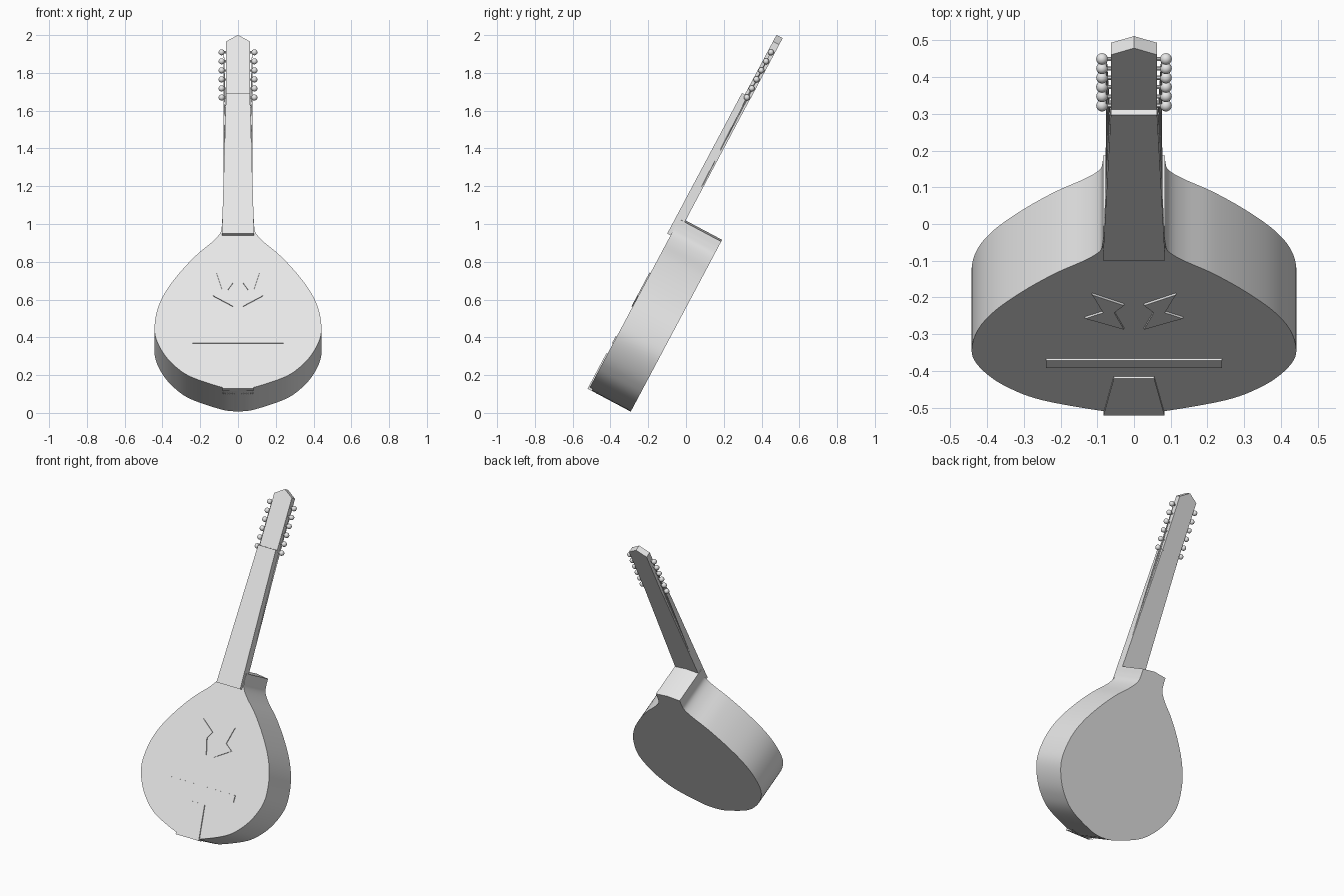
import bpy, bmesh, math
from mathutils import Vector, Matrix

cube = bpy.data.objects.get("Cube")
if cube:
    bpy.data.objects.remove(cube, do_unlink=True)

grey = bpy.data.materials.new("light_grey")
grey.use_nodes = True
GREY = (0.8, 0.8, 0.8, 1)
grey.diffuse_color = GREY
grey.node_tree.nodes["Principled BSDF"].inputs["Base Color"].default_value = GREY

# Instrument frame: x across, y into the body, z along the neck, leaning back
LEAN = Matrix.Translation((0, -0.515, 0.125)) @ Matrix.Rotation(math.radians(-28), 4, 'X')


def finish(name, bm, smooth=False):
    bmesh.ops.recalc_face_normals(bm, faces=bm.faces)
    mesh = bpy.data.meshes.new(name)
    bm.to_mesh(mesh)
    bm.free()
    mesh.materials.append(grey)
    obj = bpy.data.objects.new(name, mesh)
    bpy.context.collection.objects.link(obj)
    obj.matrix_world = LEAN
    if smooth:
        bpy.ops.object.select_all(action='DESELECT')
        obj.select_set(True)
        bpy.context.view_layer.objects.active = obj
        bpy.ops.object.shade_smooth_by_angle(angle=math.radians(35))
    return obj


def prism(name, outline, front, back, smooth=False):
    """Extrude an (x, z) outline from depth front to depth back."""
    bm = bmesh.new()
    face = bm.faces.new([bm.verts.new((x, front, z)) for x, z in outline])
    ext = bmesh.ops.extrude_face_region(bm, geom=[face])
    moved = [v for v in ext["geom"] if isinstance(v, bmesh.types.BMVert)]
    bmesh.ops.translate(bm, verts=moved, vec=(0, back - front, 0))
    return finish(name, bm, smooth)


def mirrored(half):
    """Close a right-hand half outline with its mirror image."""
    return half + [(-x, z) for x, z in reversed(half) if x > 0]


def spline(points, steps=6):
    """Catmull-Rom curve through the points."""
    pts = [Vector(p) for p in points]
    pts = [2 * pts[0] - pts[1]] + pts + [2 * pts[-1] - pts[-2]]
    out = []
    for a, b, c, d in zip(pts, pts[1:], pts[2:], pts[3:]):
        for i in range(steps):
            t = i / steps
            p = 0.5 * (2 * b + (c - a) * t + (2 * a - 5 * b + 4 * c - d) * t ** 2
                       + (3 * b - a - 3 * c + d) * t ** 3)
            out.append(tuple(p))
    return out + [tuple(pts[-2])]


def rod(bm, start, end, radius, sides=8):
    start, end = Vector(start), Vector(end)
    axis = end - start
    place = Matrix.Translation((start + end) / 2) @ axis.to_track_quat('Z', 'Y').to_matrix().to_4x4()
    bmesh.ops.create_cone(bm, cap_ends=True, segments=sides, radius1=radius,
                          radius2=radius, depth=axis.length, matrix=place)


# Teardrop body with a straight heel at the top
body_half = [(0, 0), (0.085, 0.012), (0.25, 0.075), (0.34, 0.145), (0.4, 0.225), (0.437, 0.315),
             (0.44, 0.40), (0.42, 0.50), (0.375, 0.60), (0.3, 0.71), (0.215, 0.81),
             (0.135, 0.885), (0.095, 0.935), (0.086, 0.975), (0.085, 1.02)]
body = spline(body_half) + [(0, 1.03)]
prism("body", mirrored(body), 0, 0.252, smooth=True)

# Tapered neck and pointed headstock
prism("neck", mirrored([(0.085, 0.923), (0.063, 1.766)]), -0.02, 0.033)
prism("headstock", mirrored([(0.063, 1.75), (0.063, 2.084), (0, 2.123)]), -0.003, 0.034)

# Jagged sound holes, bridge and tailpiece on the front
hole = [(0.114, 0.697), (0.027, 0.635), (0.054, 0.593), (0.027, 0.495),
        (0.133, 0.559), (0.084, 0.593)]
for side, name in ((1, "left_sound_hole"), (-1, "right_sound_hole")):
    prism(name, [(side * x, z) for x, z in hole], -0.006, 0.003)
prism("bridge", mirrored([(0.24, 0.273), (0.24, 0.316)]), -0.006, 0.003)
prism("tailpiece", mirrored([(0.083, 0.0), (0.055, 0.213)]), -0.007, 0.02)

# Six tuning pegs a side, each with a string down to the tail
for side, label in ((1, "left"), (-1, "right")):
    pegs, strings = bmesh.new(), bmesh.new()
    for i in range(6):
        z = 1.757 + i * 0.0542
        rod(pegs, (side * 0.05, 0.014, z), (side * 0.086, 0.014, z), 0.006)
        bmesh.ops.create_uvsphere(pegs, u_segments=16, v_segments=10, radius=0.016,
                                  matrix=Matrix.Translation((side * 0.087, 0.014, z)))
        rod(strings, (side * 0.075, 0.014, z), (side * (0.079 - i * 0.012), 0.05, -0.001), 0.0015, 6)
    finish(label + "_tuning_pegs", pegs, smooth=True)
    finish(label + "_strings", strings, smooth=True)
